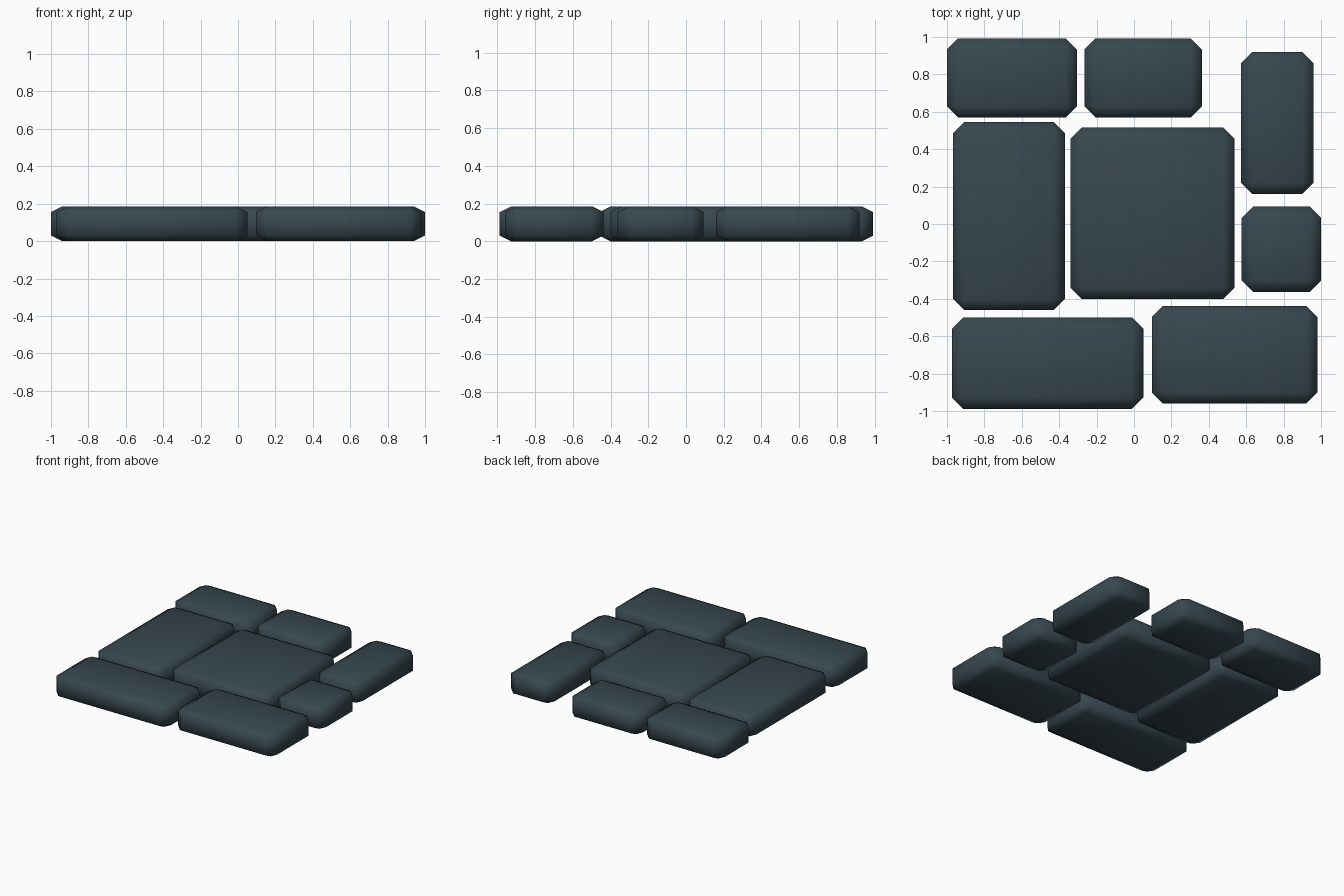
import bpy, bmesh
from mathutils import Vector

if "Cube" in bpy.data.objects:
    bpy.data.objects.remove(bpy.data.objects["Cube"])

HEIGHT = 0.185
BEVEL = 0.06          # sideways chamfer; the vertical drop is half of it

slate = bpy.data.materials.new("dark slate")
slate.diffuse_color = (0.038, 0.063, 0.078, 1)
slate.use_nodes = True
slate.node_tree.nodes["Principled BSDF"].inputs["Base Color"].default_value = slate.diffuse_color


def paving_stone(name, x0, x1, y0, y1):
    """Chamfered slab, bevelled at double height and then flattened."""
    bm = bmesh.new()
    bmesh.ops.create_cube(bm, size=1)
    bmesh.ops.scale(bm, vec=Vector((x1 - x0, y1 - y0, HEIGHT * 2)), verts=bm.verts)
    bmesh.ops.bevel(bm, geom=bm.edges[:], offset=BEVEL, offset_type='OFFSET',
                    segments=1, affect='EDGES')
    bmesh.ops.scale(bm, vec=Vector((1, 1, 0.5)), verts=bm.verts)
    for f in bm.faces:
        f.smooth = True
    mesh = bpy.data.meshes.new(name)
    bm.to_mesh(mesh)
    bm.free()
    mesh.materials.append(slate)
    ob = bpy.data.objects.new(name, mesh)
    ob.location = ((x0 + x1) / 2, (y0 + y1) / 2, HEIGHT / 2)
    bpy.context.collection.objects.link(ob)


# Stones: name, x range, y range
stones = [
    ("stone_back_left", -1.0, -0.305, 0.57, 0.993),
    ("stone_back_middle", -0.265, 0.363, 0.57, 0.993),
    ("stone_back_right", 0.572, 0.96, 0.16, 0.92),
    ("stone_small_right", 0.576, 1.0, -0.363, 0.093),
    ("stone_left", -0.967, -0.37, -0.46, 0.545),
    ("stone_centre", -0.34, 0.537, -0.40, 0.515),
    ("stone_front_left", -0.973, 0.05, -0.988, -0.50),
    ("stone_front_right", 0.095, 0.98, -0.96, -0.438),
]
for s in stones:
    paving_stone(*s)
